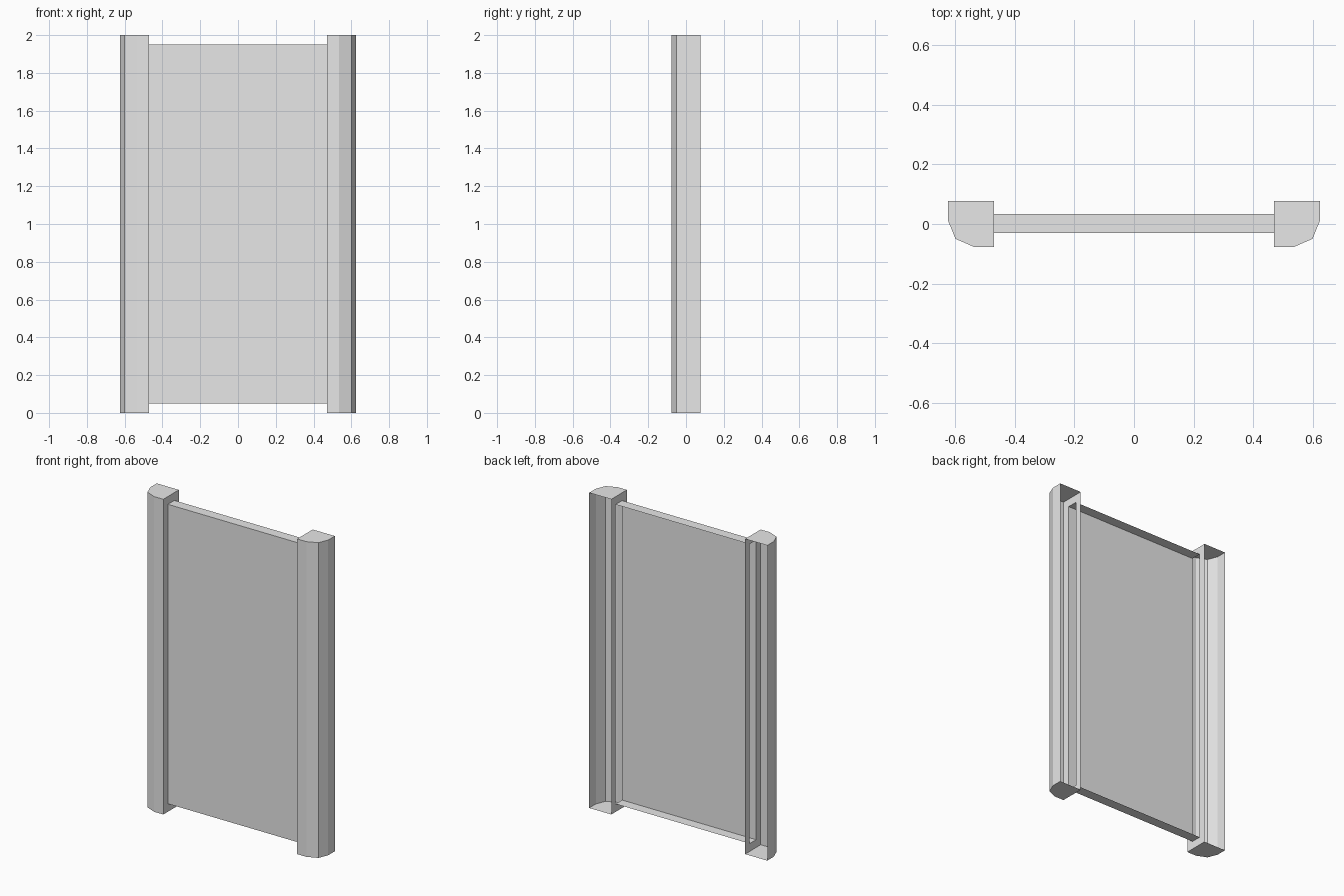
import bpy, bmesh
from mathutils import Vector

if "Cube" in bpy.data.objects:
    bpy.data.objects.remove(bpy.data.objects["Cube"])

W, D, H = 0.47, 0.078, 2.0                # inner post edge, half depth, height
PY0, PY1, PZ0, PZ1 = -0.031, 0.034, 0.05, 1.95   # panel section

grey = bpy.data.materials.new("light_grey")
grey.diffuse_color = (0.8, 0.8, 0.8, 1)
grey.use_nodes = True
grey.node_tree.nodes["Principled BSDF"].inputs["Base Color"].default_value = grey.diffuse_color


def make_shell(name, faces, centre):
    """Open shell from polygons, every face turned away from the centre."""
    bm = bmesh.new()
    for pts in faces:
        bm.faces.new([bm.verts.new(p) for p in pts])
    bmesh.ops.remove_doubles(bm, verts=bm.verts, dist=1e-5)
    bm.normal_update()
    for f in bm.faces:
        if f.normal.dot(f.calc_center_median() - Vector(centre)) < 0:
            f.normal_flip()
    me = bpy.data.meshes.new(name)
    bm.to_mesh(me)
    bm.free()
    me.materials.append(grey)
    ob = bpy.data.objects.new(name, me)
    bpy.context.collection.objects.link(ob)


# Posts: bevelled front profile, capped ends, open back
profile = [(W, D), (W, -D), (0.535, -D), (0.6, -0.05), (0.625, 0.012), (0.625, D)]
for side, s in (("left", -1), ("right", 1)):
    pts = [(s * x, y) for x, y in profile]
    faces = [[(x, y, z) for x, y in pts] for z in (0, H)]
    for (x0, y0), (x1, y1) in zip(pts[1:], pts[2:]):
        faces.append([(x0, y0, 0), (x1, y1, 0), (x1, y1, H), (x0, y0, H)])
    # inner wall framing the opening where the panel joins
    outer = [(s * W, y, z) for y, z in ((-D, 0), (D, 0), (D, H), (-D, H))]
    hole = [(s * W, y, z) for y, z in ((PY0, PZ0), (PY1, PZ0), (PY1, PZ1), (PY0, PZ1))]
    for i in range(4):
        j = (i + 1) % 4
        faces.append([outer[i], outer[j], hole[j], hole[i]])
    make_shell(side + "_post", faces, (s * 0.54, 0, H / 2))

# Panel: front sheet with top and bottom lips, open back and ends
section = [(PY1, PZ0), (PY0, PZ0), (PY0, PZ1), (PY1, PZ1)]
faces = [[(-W, *a), (W, *a), (W, *b), (-W, *b)] for a, b in zip(section, section[1:])]
make_shell("panel", faces, (0, 0, H / 2))
